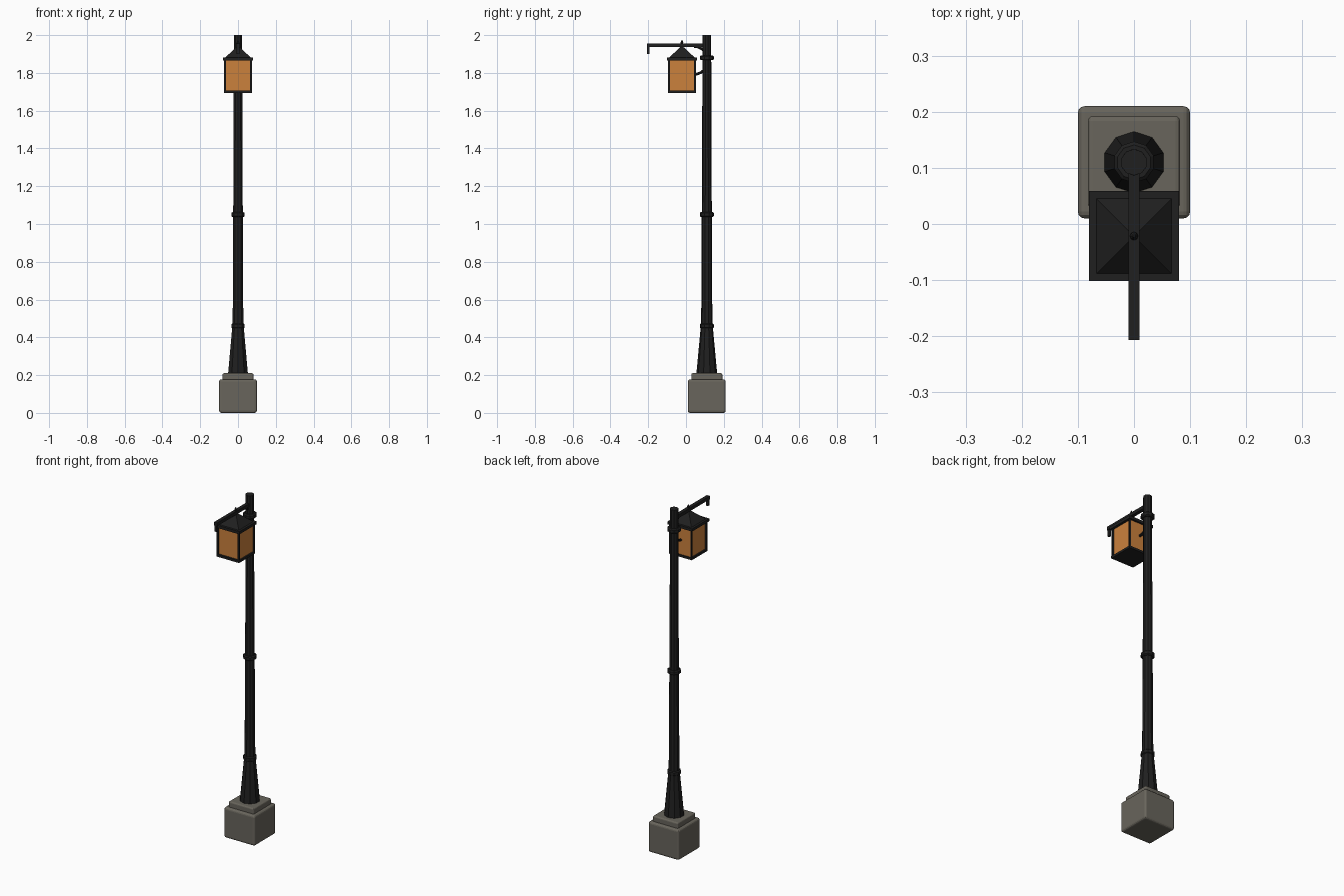
import bpy, bmesh, math
from mathutils import Vector

if "Cube" in bpy.data.objects:
    bpy.data.objects.remove(bpy.data.objects["Cube"])


def material(name, rgb):
    m = bpy.data.materials.new(name)
    m.use_nodes = True
    m.diffuse_color = (*rgb, 1)
    m.node_tree.nodes["Principled BSDF"].inputs["Base Color"].default_value = (*rgb, 1)
    return m


IRON = material("black iron", (0.014, 0.014, 0.014))
STONE = material("grey stone", (0.14, 0.13, 0.107))
GLASS = material("amber glass", (0.6, 0.22, 0.046))
POLE_Y, LAMP_Y = 0.11, -0.0215


def finish(name, bm, mat):
    bmesh.ops.recalc_face_normals(bm, faces=bm.faces)
    me = bpy.data.meshes.new(name)
    bm.to_mesh(me)
    bm.free()
    me.materials.append(mat)
    ob = bpy.data.objects.new(name, me)
    bpy.context.collection.objects.link(ob)
    return ob


def loft(name, rings, mat):
    """Skin a list of point rings and cap both ends."""
    bm = bmesh.new()
    vs = [[bm.verts.new(p) for p in r] for r in rings]
    n = len(vs[0])
    for a, b in zip(vs, vs[1:]):
        for i in range(n):
            j = (i + 1) % n
            bm.faces.new((a[i], a[j], b[j], b[i]))
    bm.faces.new(vs[0][::-1])
    bm.faces.new(vs[-1])
    return finish(name, bm, mat)


def lathe(name, profile, y, sides=10, mat=IRON):
    turn = [math.pi / 2 + math.tau * i / sides for i in range(sides)]
    return loft(name, [[(r * math.cos(a), y + r * math.sin(a), z) for a in turn]
                       for r, z in profile], mat)


def box(name, x, y, z, mat=IRON, bevel=0):
    """Box from (low, high) ranges on each axis."""
    rings = [[(x[0], y[0], h), (x[1], y[0], h), (x[1], y[1], h), (x[0], y[1], h)] for h in z]
    ob = loft(name, rings, mat)
    if bevel:
        mod = ob.modifiers.new("rounded edges", "BEVEL")
        mod.width, mod.segments = bevel, 3
    return ob


def block(name, half, y, z, mat=IRON, bevel=0):
    return box(name, (-half, half), (y - half, y + half), z, mat, bevel)


# Stone foot
block("stone_base", 0.1, POLE_Y, (0, 0.178), STONE, 0.012)
block("stone_cap", 0.082, POLE_Y, (0.17, 0.21), STONE, 0.008)

# Pole with flared foot and collars
lathe("flared_foot", [(0.055, 0.208), (0.032, 0.455)], POLE_Y)
lathe("pole", [(0.031, 0.45), (0.029, 0.57), (0.024, 1.6), (0.0235, 2.0)], POLE_Y)
for i, z in enumerate((0.46, 1.05, 1.88)):
    lathe(f"collar_{i + 1}", [(0.031, z - 0.013), (0.037, z - 0.008),
                              (0.037, z + 0.008), (0.031, z + 0.013)], POLE_Y)

# Arm with drooping tip
box("arm", (-0.01, 0.01), (-0.207, POLE_Y), (1.936, 1.955))
box("arm_tip", (-0.007, 0.007), (-0.207, -0.193), (1.9, 1.94))

# Curved scroll joining arm, pole and lantern
rings = []
for i in range(13):
    a = math.pi / 2 - math.pi * i / 12
    out = Vector((0, math.cos(a), math.sin(a)))
    mid = Vector((0, 0.042, 1.866)) + out * 0.074
    rings.append([mid + 0.007 * (out * math.cos(t) + Vector((1, 0, 0)) * math.sin(t))
                  for t in [math.tau * k / 8 for k in range(8)]])
loft("scroll_brace", rings, IRON)

# Lantern
block("lantern_floor", 0.074, LAMP_Y, (1.694, 1.707))
block("lantern_glass", 0.0655, LAMP_Y + 0.003, (1.705, 1.868), GLASS)
for sx, side in ((1, "left"), (-1, "right")):
    for sy, end in ((1, "back"), (-1, "front")):
        cx, cy, w = sx * 0.069, LAMP_Y + sy * 0.069, 0.0045
        box(f"lantern_post_{end}_{side}", (cx - w, cx + w), (cy - w, cy + w), (1.7, 1.87))
block("roof_rim", 0.08, LAMP_Y, (1.866, 1.882))
loft("roof", [[(sx * h, LAMP_Y + sy * h, z) for sx, sy in ((-1, -1), (1, -1), (1, 1), (-1, 1))]
              for h, z in ((0.069, 1.88), (0.005, 1.94))], IRON)
lathe("finial", [(0.004, 1.93), (0.004, 1.952), (0.0075, 1.958), (0.006, 1.964),
                 (0.002, 1.973)], LAMP_Y, 8)
